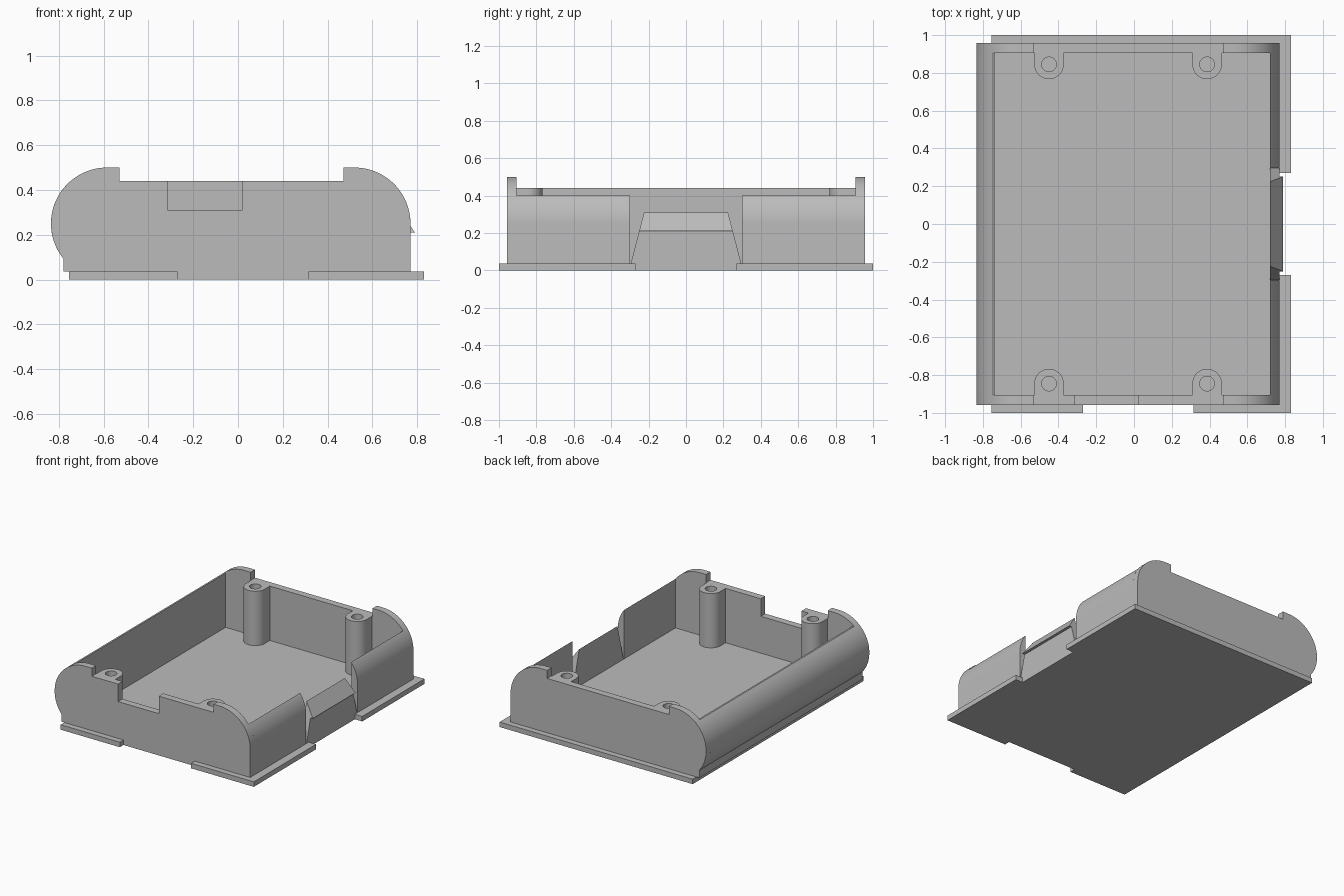
import bpy, bmesh, math
from mathutils import Vector

cube = bpy.data.objects.get("Cube")
if cube:
    bpy.data.objects.remove(cube, do_unlink=True)

grey = bpy.data.materials.new("plain grey")
grey.use_nodes = True
colour = (0.5, 0.5, 0.5, 1)
grey.diffuse_color = colour
grey.node_tree.nodes["Principled BSDF"].inputs["Base Color"].default_value = colour


def prism(name, points, start, end, axis="y"):
    """Extrude a profile (x, z) along y, or (x, y) along z."""
    place = (lambda p, t: (p[0], t, p[1])) if axis == "y" else (lambda p, t: (p[0], p[1], t))
    bm = bmesh.new()
    face = bm.faces.new([bm.verts.new(place(p, start)) for p in points])
    ext = bmesh.ops.extrude_face_region(bm, geom=[face])
    move = Vector(place((0, 0), end - start))
    bmesh.ops.translate(bm, vec=move, verts=[g for g in ext["geom"] if isinstance(g, bmesh.types.BMVert)])
    bmesh.ops.recalc_face_normals(bm, faces=bm.faces)
    mesh = bpy.data.meshes.new(name)
    bm.to_mesh(mesh)
    bm.free()
    mesh.materials.append(grey)
    obj = bpy.data.objects.new(name, mesh)
    bpy.context.collection.objects.link(obj)
    return obj


def smooth(obj):
    bpy.ops.object.select_all(action="DESELECT")
    obj.select_set(True)
    bpy.context.view_layer.objects.active = obj
    bpy.ops.object.shade_smooth_by_angle(angle=math.radians(30))


def arc(cx, cy, r, a, b, steps=28):
    angles = [a + (b - a) * i / steps for i in range(steps + 1)]
    return [(cx + r * math.cos(t), cy + r * math.sin(t)) for t in angles]


FLOOR, RIM, R, MID = 0.037, 0.44, 0.25, 0.25
LEFT, RIGHT = -0.585, 0.52            # centres of the rounded sides
INNER_L, INNER_R = -0.735, 0.72       # inner faces of the side walls
IN_Y, OUT_Y = 0.905, 0.957            # inner and outer faces of the end walls
FOOT = -0.78
foot_angle = math.pi + math.acos((LEFT - FOOT) / R)

# Base plate with gaps in its lip at the front and right
prism("base_plate", [
    (-0.755, -1), (-0.27, -1), (-0.27, -OUT_Y), (0.315, -OUT_Y), (0.315, -1), (0.83, -1),
    (0.83, -0.27), (0.77, -0.27), (0.77, 0.27), (0.83, 0.27), (0.83, 1), (-0.755, 1)],
    0, FLOOR, "z")

# End walls with raised rounded corners; the front one has a cable notch
right_side = [(RIGHT + R, FLOOR)] + arc(RIGHT, MID, R, 0, math.pi / 2) + [(0.47, 0.5), (0.47, RIM)]
left_side = [(-0.53, RIM), (-0.53, 0.5)] + arc(LEFT, MID, R, math.pi / 2, foot_angle) + [(FOOT, FLOOR)]
notch = [(0.02, RIM), (0.02, 0.31), (-0.315, 0.31), (-0.315, RIM)]
smooth(prism("front_wall", right_side + notch + left_side, -OUT_Y, -IN_Y))
smooth(prism("back_wall", right_side + left_side, IN_Y, OUT_Y))

# Left side wall with a narrow flat rim
rim_angle = math.pi - math.asin((RIM - MID) / R)
smooth(prism("left_wall", [(INNER_L, FLOOR), (INNER_L, RIM)]
             + arc(LEFT, MID, R, rim_angle, foot_angle) + [(FOOT, FLOOR)], -IN_Y, IN_Y))

# Right side wall in two halves, tapering to a sharp rim
top_angle = math.acos((INNER_R - RIGHT) / R)
right_wall = [(INNER_R, FLOOR), (RIGHT + R, FLOOR)] + arc(RIGHT, MID, R, 0, top_angle)
smooth(prism("right_wall_front", right_wall, -IN_Y, -0.3))
smooth(prism("right_wall_back", right_wall, 0.3, IN_Y))

# Hooked latch between the halves, narrowing upwards
latch = prism("latch", [(INNER_R, FLOOR), (0.77, FLOOR), (0.77, 0.21), (0.79, 0.21), (INNER_R, 0.31)], -1, 1)
for v in latch.data.vertices:
    v.co.y *= 0.305 - 0.26 * v.co.z

# Screw posts joined to the end walls, each with a round hole
for end, side in (("front", -1), ("back", 1)):
    for hand, x in (("right", -0.45), ("left", 0.387)):
        r, y = 0.078, 0.845
        shape = [(x + r, IN_Y)] + arc(x, y, r, 0, -math.pi) + [(x - r, IN_Y)]
        post = prism(f"{end}_{hand}_post", [(px, side * py) for px, py in shape], FLOOR, RIM, "z")
        hole = prism("hole_cutter", arc(x, side * y, 0.039, 0, 2 * math.pi, 32)[:-1], 0.08, 0.6, "z")
        hole.hide_render = True
        cut = post.modifiers.new("hole", "BOOLEAN")
        cut.operation = "DIFFERENCE"
        cut.solver = "EXACT"
        cut.object = hole
        bpy.context.view_layer.objects.active = post
        bpy.ops.object.modifier_apply(modifier=cut.name)
        bpy.data.objects.remove(hole, do_unlink=True)
        smooth(post)
